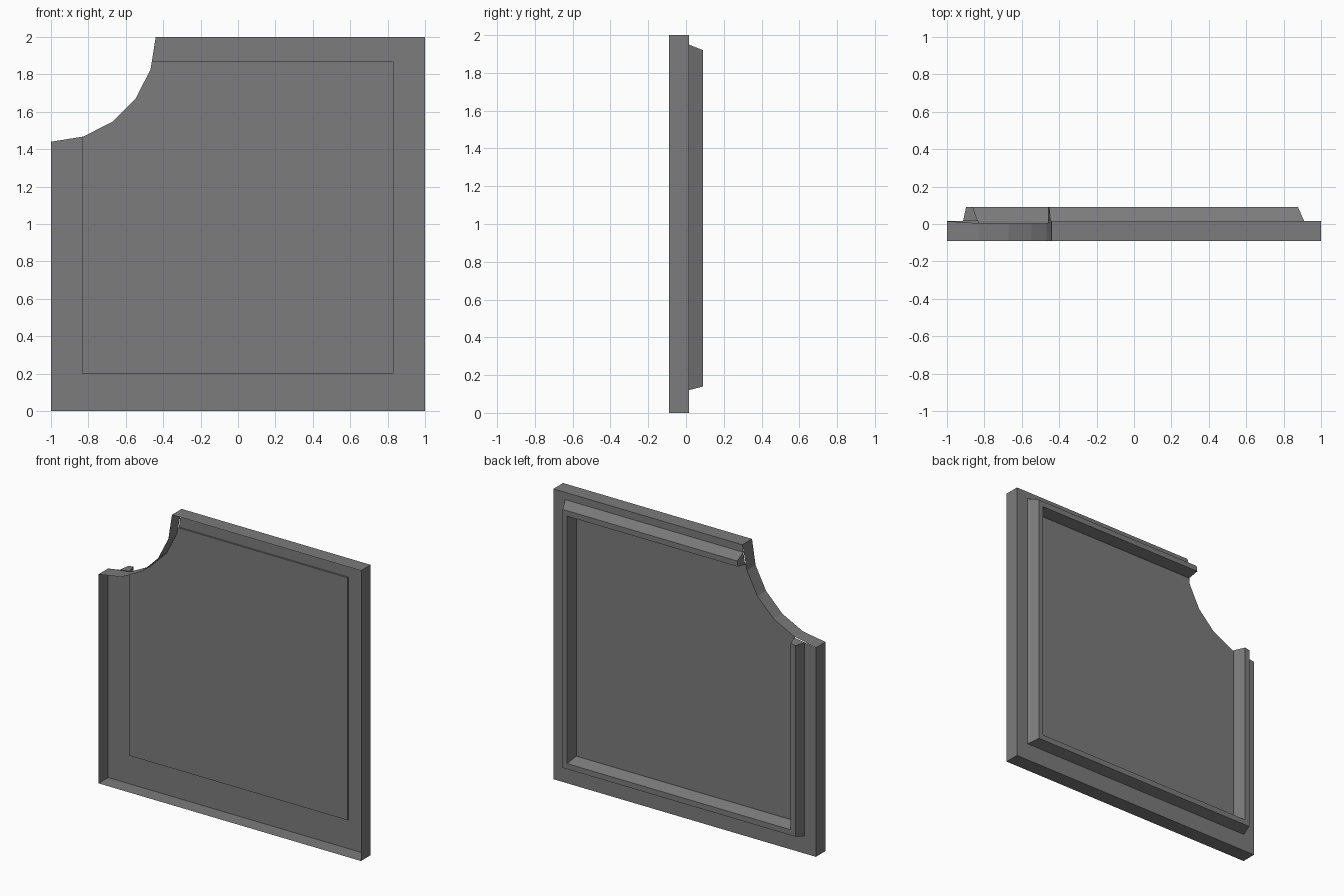
import bpy, bmesh, math

if "Cube" in bpy.data.objects:
    bpy.data.objects.remove(bpy.data.objects["Cube"])

R = 0.56                      # radius of the cut-out corner
C18, S18 = math.cos(math.radians(18)), math.sin(math.radians(18))
SLOPE = (1 - C18) / S18       # lean of the first and last arc facets

grey = bpy.data.materials.new("mid grey")
grey.diffuse_color = (0.2, 0.2, 0.2, 1)
grey.use_nodes = True
grey.node_tree.nodes["Principled BSDF"].inputs["Base Color"].default_value = grey.diffuse_color


def path(x0, x1, z0, z1, y):
    """Frame outline from the cut-out, round three corners, back to the cut-out."""
    xa = -1 + R - (2 - z1) * SLOPE
    za = 2 - R + (x0 + 1) * SLOPE
    return [(xa, y, z1), (x1, y, z1), (x1, y, z0), (x0, y, z0), (x0, y, za)]


def arc(y, ids):
    """Facet corners of the concave arc, 18 degrees apart."""
    pts = []
    for i in ids:
        a = math.radians(18 * i)
        pts.append((-1 + R * math.cos(a), y, 2 - R * math.sin(a)))
    return pts


def strip(bm, a, b):
    for i in range(len(a) - 1):
        bm.faces.new((a[i], a[i + 1], b[i + 1], b[i]))


def finish(bm, name):
    bm.normal_update()
    me = bpy.data.meshes.new(name)
    bm.to_mesh(me)
    bm.free()
    me.materials.append(grey)
    ob = bpy.data.objects.new(name, me)
    bpy.context.collection.objects.link(ob)
    return ob


BACK, MID = 0.015, 0.004

# Panel: open-fronted shell with a slightly sunken centre
bm = bmesh.new()
add = lambda pts: [bm.verts.new(p) for p in pts]
front = add(path(-1, 1, 0, 2, -0.09))
rim = add(path(-1, 1, 0, 2, BACK))
inner = add(path(-0.835, 0.832, 0.2, 1.87, BACK))
sunk = add(path(-0.835, 0.832, 0.2, 1.87, MID))
for a, b in ((front, rim), (rim, inner), (inner, sunk)):
    strip(bm, a, b)
arc_front = add(arc(-0.09, range(1, 5)))
arc_back = add(arc(MID, range(1, 5)))
bm.faces.new(sunk + arc_back[::-1])
# Wall of the cut-out corner
strip(bm, [rim[0]] + arc_back + [rim[4]], [front[0]] + arc_front + [front[4]])
bmesh.ops.recalc_face_normals(bm, faces=bm.faces)
bm.normal_update()
if max(bm.faces, key=lambda f: f.calc_area()).normal.y < 0:
    bmesh.ops.reverse_faces(bm, faces=bm.faces)
finish(bm, "panel_shell")

# Raised moulding on the back, trapezoid section with capped ends
bm = bmesh.new()
loops = [add(path(*p)) for p in (
    (-0.914, 0.91, 0.12, 1.95, BACK),
    (-0.898, 0.877, 0.14, 1.92, 0.09),
    (-0.861, 0.842, 0.178, 1.882, 0.09),
    (-0.835, 0.832, 0.2, 1.87, BACK))]
for i in range(4):
    strip(bm, loops[i], loops[(i + 1) % 4])
for end in (0, 4):
    bm.faces.new([l[end] for l in loops])
bmesh.ops.recalc_face_normals(bm, faces=bm.faces)
finish(bm, "back_moulding")
